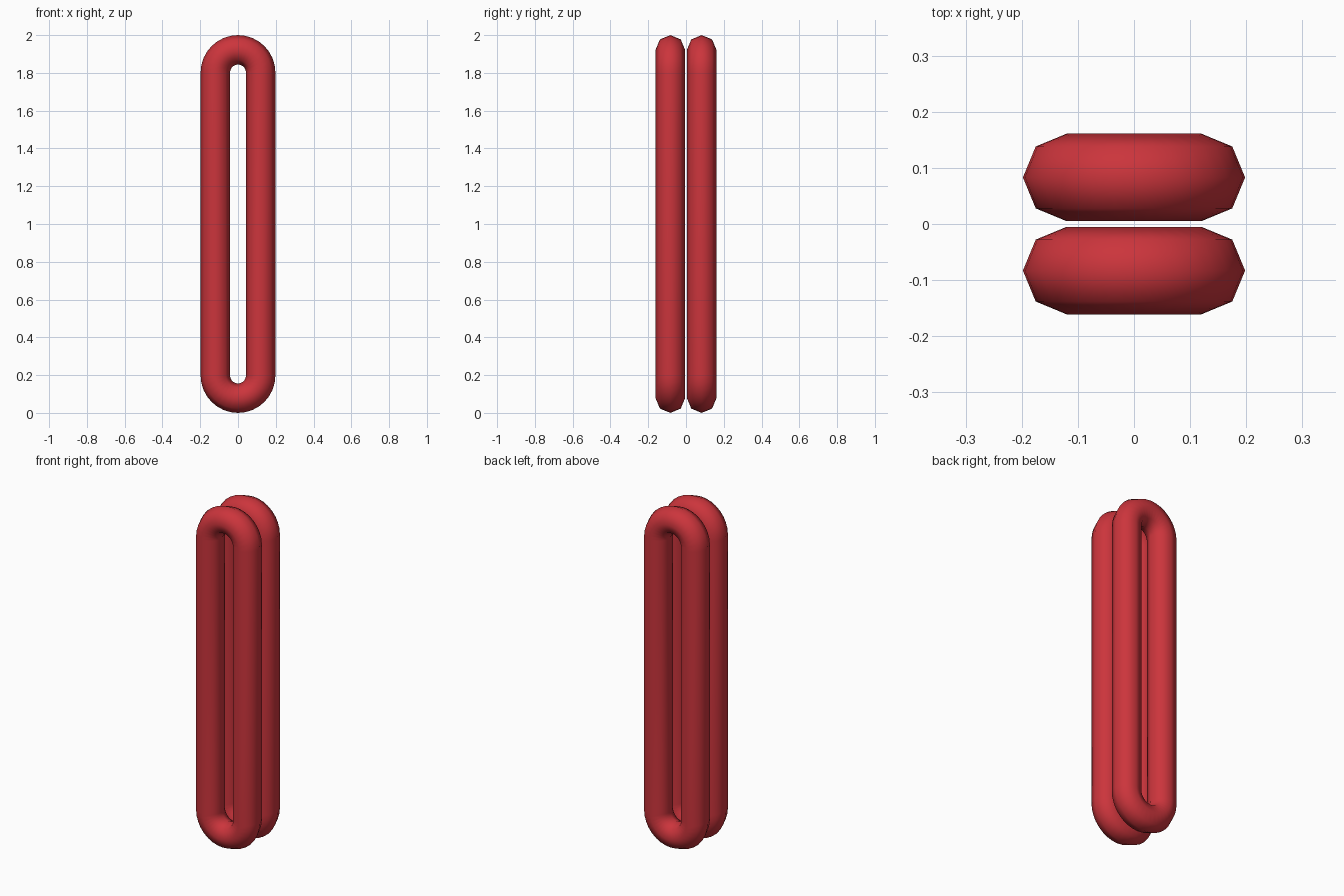
import bpy, bmesh, math

if "Cube" in bpy.data.objects:
    bpy.data.objects.remove(bpy.data.objects["Cube"])

R_BEND, R_TUBE = 0.12, 0.078      # bend radius of the centreline, tube radius
Z_LOW, Z_HIGH = 0.198, 1.802      # centres of the lower and upper bends
BEND_STEPS, SIDES = 16, 8

red = bpy.data.materials.new("red")
red.diffuse_color = (0.6, 0.035, 0.045, 1)
red.use_nodes = True
red.node_tree.nodes["Principled BSDF"].inputs["Base Color"].default_value = red.diffuse_color


def tube_loop(name, y):
    """Closed stadium-shaped loop with an octagonal cross-section."""
    bm = bmesh.new()
    rings = []
    for start, cz in ((0, Z_HIGH), (math.pi, Z_LOW)):
        for i in range(BEND_STEPS + 1):
            a = start + math.pi * i / BEND_STEPS
            ring = []
            for k in range(SIDES):
                t = 2 * math.pi * k / SIDES
                r = R_BEND + R_TUBE * math.cos(t)
                ring.append(bm.verts.new((r * math.cos(a), y + R_TUBE * math.sin(t),
                                          cz + r * math.sin(a))))
            rings.append(ring)
    # Skin neighbouring rings, closing the loop
    for i, ring in enumerate(rings):
        nxt = rings[(i + 1) % len(rings)]
        for k in range(SIDES):
            j = (k + 1) % SIDES
            bm.faces.new((ring[k], ring[j], nxt[j], nxt[k])).smooth = True
    bmesh.ops.recalc_face_normals(bm, faces=bm.faces)
    mesh = bpy.data.meshes.new(name)
    bm.to_mesh(mesh)
    bm.free()
    mesh.materials.append(red)
    obj = bpy.data.objects.new(name, mesh)
    bpy.context.collection.objects.link(obj)
    return obj


# Two parallel loops, front and back
tube_loop("front_loop", -0.083)
tube_loop("back_loop", 0.083)
